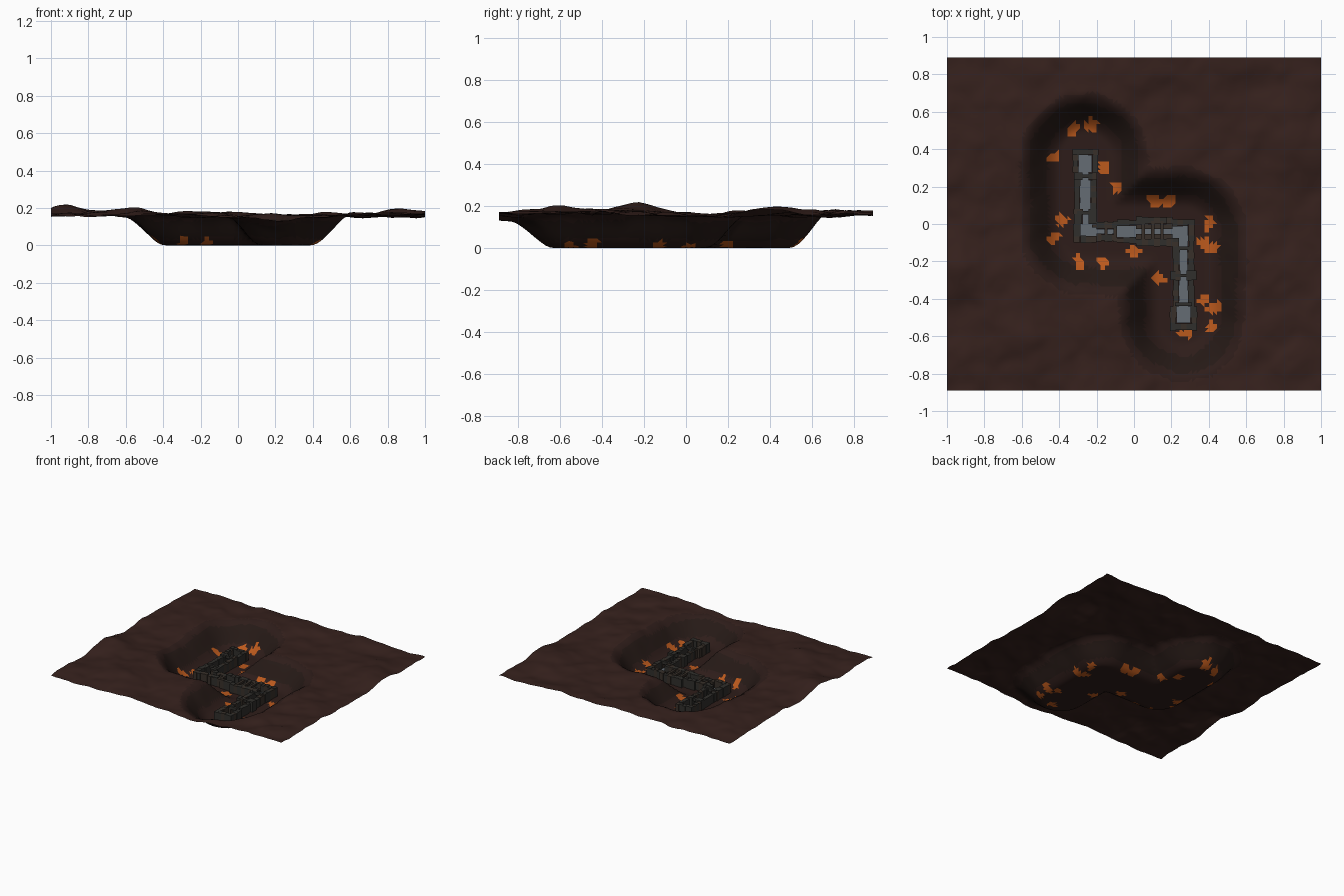
import bpy, bmesh, math, random
from mathutils import Vector, Matrix, noise

if "Cube" in bpy.data.objects:
    bpy.data.objects.remove(bpy.data.objects["Cube"])

random.seed(7)


def material(name, rgb):
    m = bpy.data.materials.new(name)
    m.diffuse_color = (*rgb, 1)
    m.use_nodes = True
    m.node_tree.nodes["Principled BSDF"].inputs["Base Color"].default_value = m.diffuse_color
    return m


ROCK = material("brown_rock", (0.036, 0.015, 0.012))
DIM = material("dim_rock", (0.027, 0.012, 0.010))
SLOPE = material("scorched_rock", (0.019, 0.010, 0.008))
EMBER = material("ember", (0.50, 0.10, 0.012))
STONE = material("dark_stone", (0.030, 0.028, 0.025))
RUST = material("brown_stone", (0.040, 0.030, 0.023))
PAVING = material("grey_paving", (0.13, 0.15, 0.175))

# Zigzag centre line of the sunken ruin
PATH = [Vector(p) for p in ((-0.26, 0.36), (-0.26, -0.04), (0.26, -0.04), (0.26, -0.50))]


def path_distance(p):
    best = 9
    for a, b in zip(PATH, PATH[1:]):
        t = max(0, min(1, (p - a).dot(b - a) / (b - a).length_squared))
        best = min(best, (p - a - (b - a) * t).length)
    return best


def finish(bm, name, mats):
    me = bpy.data.meshes.new(name)
    bm.to_mesh(me)
    bm.free()
    for m in mats:
        me.materials.append(m)
    ob = bpy.data.objects.new(name, me)
    bpy.context.collection.objects.link(ob)
    return ob


# Broad rises and dips of the ground: x, y, height, width
HILLS = ((-0.92, -0.23, 0.045, 0.13), (-0.6, -0.6, 0.02, 0.15), (-0.3, 0.8, 0.015, 0.15),
         (0.9, 0.4, 0.025, 0.15), (0.25, -0.9, -0.035, 0.28), (-0.75, 0.4, 0.015, 0.2))

# Terrain sheet: rolling ground with a basin following the path
bm = bmesh.new()
bmesh.ops.create_grid(bm, x_segments=90, y_segments=80, size=1)
for v in bm.verts:
    v.co.y *= 0.89
    p = v.co.xy
    d = path_distance(p)
    s = max(0, min(1, (d - 0.13) / 0.215))
    s = s * s * (3 - 2 * s)
    q = Vector((p.x + 3.1, p.y + 1.7, 0.4))
    ground = 0.165 + 0.022 * noise.noise(q * 3.4) + 0.014 * noise.noise(q * 8)
    ground += 0.004 * noise.noise(q * 17)
    for hx, hy, h, w in HILLS:
        ground += h * math.exp(-((p.x - hx) ** 2 + (p.y - hy) ** 2) / w ** 2)
    v.co.z = 0.002 + s * (ground - 0.002)

# Glowing patches on the basin floor, streaked diagonally
embers = [Vector(e) for e in (
    (-0.32, 0.51), (-0.23, 0.53), (-0.43, 0.36), (-0.16, 0.3), (-0.09, 0.2), (0.11, 0.12),
    (0.19, 0.12), (0.40, 0.01), (0.38, -0.1), (0.37, -0.4), (0.41, -0.55), (-0.29, -0.21),
    (-0.16, -0.21), (0.0, -0.15), (0.13, -0.29), (-0.43, -0.08), (-0.39, 0.02), (0.27, -0.58),
    (0.42, -0.13), (0.42, -0.45))]
bmesh.ops.triangulate(bm, faces=bm.faces[:])
for f in bm.faces:
    c = f.calc_center_median().xy
    d = path_distance(c) + 0.02 * noise.noise(Vector((c.x * 6, c.y * 6, 5)))
    f.smooth = True
    f.material_index = 2 if 0.2 < d < 0.29 else 1 if d < 0.34 else 0
    near = min((c - e).length for e in embers)
    if near < 0.032 + 0.03 * noise.noise(Vector((c.x * 25, c.y * 25, 2))):
        f.material_index = 3
finish(bm, "terrain", [ROCK, DIM, SLOPE, EMBER])

FLOOR, TOP = 0.02, 0.075


def block(bm, x0, x1, y0, y1, z0, z1, mat=0):
    mtx = Matrix.Translation(((x0 + x1) / 2, (y0 + y1) / 2, (z0 + z1) / 2)) \
        @ Matrix.Diagonal((x1 - x0, y1 - y0, z1 - z0, 1))
    new = bmesh.ops.create_cube(bm, size=1, matrix=mtx)["verts"]
    for f in {f for v in new for f in v.link_faces}:
        f.material_index = mat


# Masonry wall: a course of slightly uneven blocks filling a rectangle
def wall(bm, x0, x1, y0, y1, top=TOP):
    along_x = x1 - x0 > y1 - y0
    length = x1 - x0 if along_x else y1 - y0
    n = max(1, round(length / 0.03))
    for i in range(n):
        j = random.uniform(-0.003, 0.003)
        h = top + random.uniform(-0.005, 0.004)
        a, b = i / n * length, (i + 1) / n * length
        mat = random.choice((0, 0, 1))
        if along_x:
            block(bm, x0 + a, x0 + b, y0 - j, y1 + j, 0.004, h, mat)
        else:
            block(bm, x0 - j, x1 + j, y0 + a, y0 + b, 0.004, h, mat)


# Passage section: paved strip between two walls along x or y
def section(name, axis, centre, a, b, outer, inner, top=TOP):
    bm = bmesh.new()
    for lo, hi in ((-outer, -inner), (inner, outer)):
        if axis == "y":
            wall(bm, centre + lo, centre + hi, a, b, top)
        else:
            wall(bm, a, b, centre + lo, centre + hi, top)
    if axis == "y":
        block(bm, centre - inner, centre + inner, a, b, 0.004, FLOOR, 2)
    else:
        block(bm, a, b, centre - inner, centre + inner, 0.004, FLOOR, 2)
    return finish(bm, name, [STONE, RUST, PAVING])


L, R, M = -0.26, 0.265, -0.04
for name, axis, c, a, b, outer, inner, top in (
        ("north_room", "y", L, 0.275, 0.37, 0.07, 0.036, 0.075),
        ("north_doorway", "y", L, 0.235, 0.275, 0.062, 0.016, 0.08),
        ("north_hall", "y", L, 0.08, 0.235, 0.06, 0.028, 0.07),
        ("north_neck", "y", L, 0.0, 0.08, 0.062, 0.016, 0.075),
        ("west_passage", "x", M, -0.20, -0.09, 0.052, 0.014, 0.07),
        ("middle_room", "x", M, -0.09, 0.01, 0.062, 0.032, 0.075),
        ("east_passage", "x", M, 0.01, 0.205, 0.078, 0.040, 0.07),
        ("south_hall", "y", R, -0.25, -0.12, 0.058, 0.022, 0.07),
        ("south_doorway", "y", R, -0.30, -0.25, 0.07, 0.016, 0.08),
        ("south_passage", "y", R, -0.44, -0.30, 0.056, 0.025, 0.07),
        ("south_room", "y", R, -0.53, -0.44, 0.073, 0.038, 0.075)):
    section(name, axis, c, a, b, outer, inner, top)

# End walls of the two rooms
bm = bmesh.new()
wall(bm, L - 0.07, L + 0.07, 0.37, 0.40)
wall(bm, R - 0.073, R + 0.073, -0.57, -0.53)
finish(bm, "end_walls", [STONE, RUST])

# Corner rooms joining the passages
bm = bmesh.new()
block(bm, -0.285, -0.20, -0.065, 0.0, 0.004, FLOOR, 2)
wall(bm, -0.325, -0.285, -0.10, 0.0)
wall(bm, -0.285, -0.20, -0.10, -0.065)
wall(bm, -0.225, -0.20, -0.02, 0.0)
finish(bm, "west_corner", [STONE, RUST, PAVING])
bm = bmesh.new()
block(bm, 0.205, 0.29, -0.12, -0.01, 0.004, FLOOR, 2)
wall(bm, 0.29, 0.325, -0.12, 0.025)
wall(bm, 0.205, 0.29, -0.01, 0.025)
wall(bm, 0.205, 0.24, -0.12, -0.075)
finish(bm, "east_corner", [STONE, RUST, PAVING])

# Stone lintels over doorways and cross beams over the east passage
bm = bmesh.new()
for y in (0.255, 0.06):
    block(bm, L - 0.045, L + 0.045, y - 0.009, y + 0.009, 0.055, 0.078)
for y in (-0.275, -0.13, -0.43):
    block(bm, R - 0.045, R + 0.045, y - 0.009, y + 0.009, 0.055, 0.078)
for x in (-0.15, -0.10, 0.05, 0.10, 0.15):
    block(bm, x - 0.009, x + 0.009, M - 0.055, M + 0.055, 0.052, 0.068, 1)
for s in (-1, 1):
    block(bm, 0.01, 0.205, M + s * 0.027 - 0.014, M + s * 0.027 + 0.014, 0.004, 0.035, 1)
finish(bm, "lintels_and_beams", [STONE, RUST])

# Rest the model on z = 0
bpy.context.view_layer.update()
low = min((o.matrix_world @ v.co).z for o in bpy.data.objects for v in o.data.vertices)
for o in bpy.data.objects:
    o.location.z -= low
